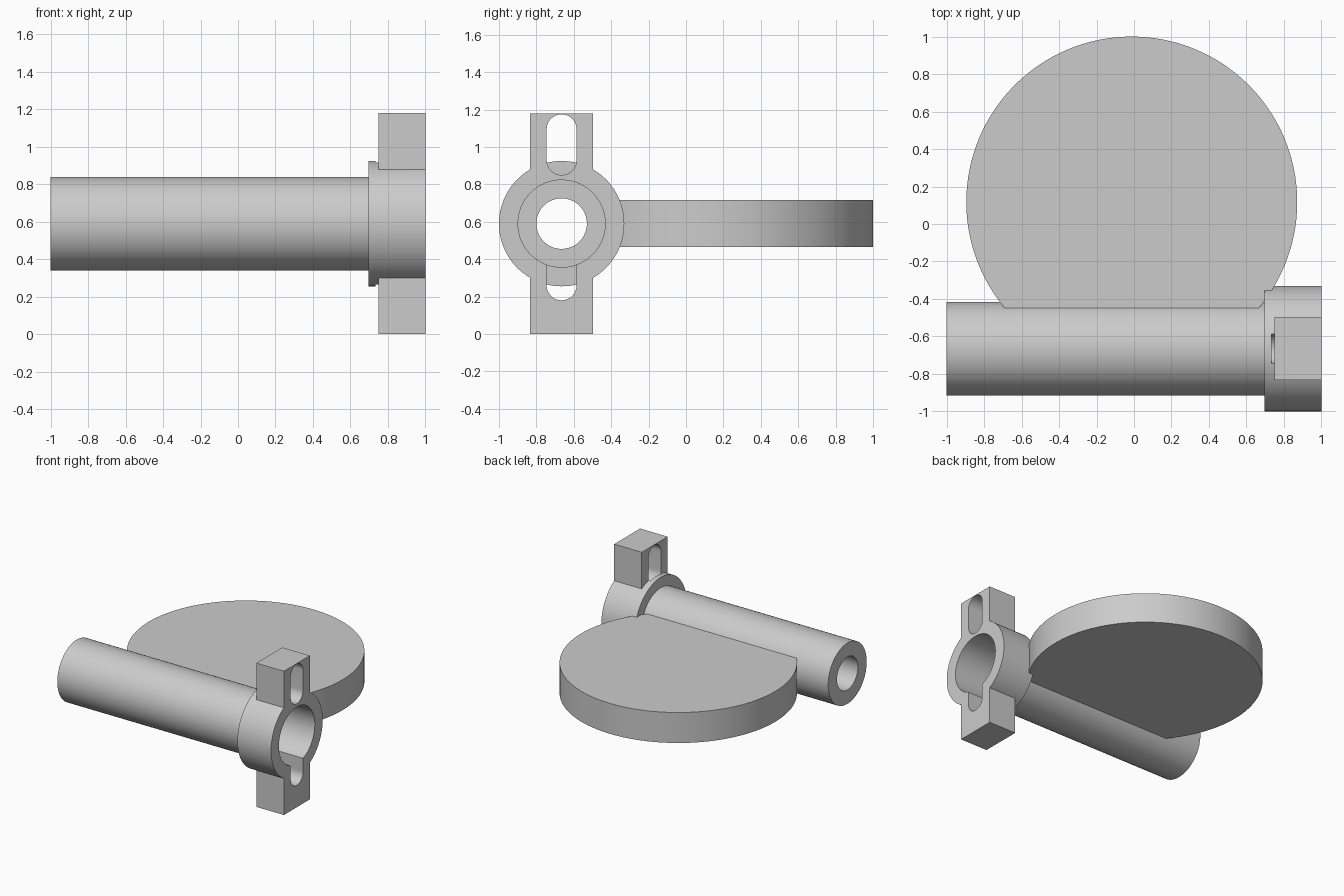
import bpy, bmesh, math

if "Cube" in bpy.data.objects:
    bpy.data.objects.remove(bpy.data.objects["Cube"], do_unlink=True)

AXIS_Y, AXIS_Z = -0.665, 0.59      # centre line of the barrel
COLLAR_X = 0.695                   # where the barrel meets the collar

grey = bpy.data.materials.new("plain_grey")
grey.use_nodes = True
colour = (0.6, 0.6, 0.6, 1)
grey.diffuse_color = colour
grey.node_tree.nodes["Principled BSDF"].inputs["Base Color"].default_value = colour


def finish(name, bm):
    bmesh.ops.recalc_face_normals(bm, faces=bm.faces)
    mesh = bpy.data.meshes.new(name)
    bm.to_mesh(mesh)
    bm.free()
    mesh.materials.append(grey)
    obj = bpy.data.objects.new(name, mesh)
    bpy.context.collection.objects.link(obj)
    return obj


def prism(name, outline, x0, x1):
    """Extrude a (y, z) outline along x."""
    bm = bmesh.new()
    face = bm.faces.new([bm.verts.new((x0, y, z)) for y, z in outline])
    new = bmesh.ops.extrude_face_region(bm, geom=[face])["geom"]
    verts = [v for v in new if isinstance(v, bmesh.types.BMVert)]
    bmesh.ops.translate(bm, verts=verts, vec=(x1 - x0, 0, 0))
    return finish(name, bm)


def rod(name, radius, x0, x1, segments=96):
    turn = [2 * math.pi * i / segments for i in range(segments)]
    ring = [(AXIS_Y + radius * math.cos(a), AXIS_Z + radius * math.sin(a)) for a in turn]
    return prism(name, ring, x0, x1)


def slot(name, radius, low, high, x0, x1, segments=24):
    """Round-ended slot between two arc centres."""
    outline = []
    for centre, start in ((high, 0), (low, math.pi)):
        for i in range(segments + 1):
            a = start + math.pi * i / segments
            outline.append((AXIS_Y + radius * math.cos(a), centre + radius * math.sin(a)))
    return prism(name, outline, x0, x1)


def combine(target, tool, operation):
    mod = target.modifiers.new(operation.lower(), 'BOOLEAN')
    mod.operation, mod.solver, mod.object = operation, 'EXACT', tool
    bpy.context.view_layer.objects.active = target
    bpy.ops.object.modifier_apply(modifier=mod.name)
    bpy.data.objects.remove(tool, do_unlink=True)


# Barrel: wide chamber with a narrower outlet at the far end
barrel = rod("barrel", 0.25, -1, COLLAR_X)
combine(barrel, rod("outlet_cutter", 0.135, -1.1, 0), 'DIFFERENCE')
combine(barrel, rod("chamber_cutter", 0.233, -0.7, 1.1), 'DIFFERENCE')

# Collar with upper and lower lugs
collar = rod("slotted_collar", 0.335, COLLAR_X, 1)
half = 0.168
lug_outline = [(AXIS_Y + s * half, z) for s, z in ((-1, 0), (1, 0), (1, 1.18), (-1, 1.18))]
combine(collar, prism("lugs", lug_outline, 0.75, 1), 'UNION')
combine(collar, rod("chamber_cutter", 0.233, 0.5, 1.1), 'DIFFERENCE')
for low, high in ((0.93, 1.094), (0.26, 0.5)):
    combine(collar, slot("slot_cutter", 0.08, low, high, 0.735, 1.1), 'DIFFERENCE')

# Round plate, trimmed where it runs into the barrel
bm = bmesh.new()
bmesh.ops.create_cone(bm, cap_ends=True, segments=128, radius1=0.883, radius2=0.883, depth=0.25)
bmesh.ops.translate(bm, verts=bm.verts, vec=(-0.012, 0.117, AXIS_Z))
plate = finish("round_plate", bm)
combine(plate, rod("barrel_cutter", 0.243, -1.1, 1.1), 'DIFFERENCE')

# Smooth the curved walls and keep the rims sharp
bpy.ops.object.select_all(action='DESELECT')
for part in (barrel, collar, plate):
    part.select_set(True)
bpy.context.view_layer.objects.active = barrel
bpy.ops.object.shade_smooth_by_angle(angle=math.radians(30))
